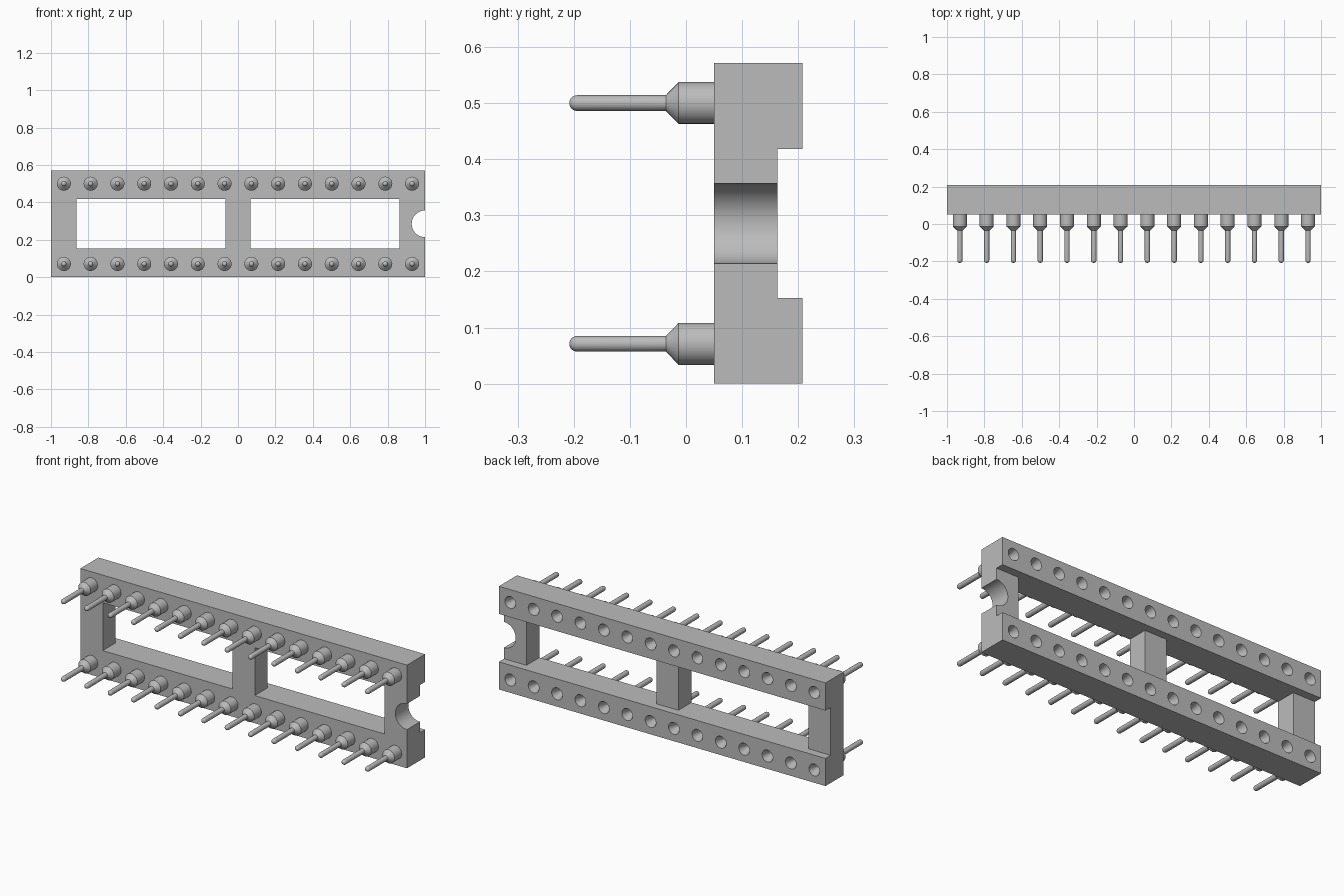
import bpy
import bmesh
from math import pi, sin, cos, radians
from mathutils import Matrix, Vector

old = bpy.data.objects.get("Cube")
if old:
    bpy.data.objects.remove(old, do_unlink=True)

grey = bpy.data.materials.new("light_grey")
grey.use_nodes = True
tone = (0.5, 0.5, 0.5, 1)
grey.diffuse_color = tone
grey.node_tree.nodes["Principled BSDF"].inputs["Base Color"].default_value = tone

HEIGHT, FRONT, BACK, BAR_BACK = 0.571, 0.05, 0.208, 0.163
RAIL = 0.153
MID = HEIGHT / 2
COLUMNS = [-0.931 + i * 0.1432 for i in range(14)]
ROWS = (0.071, 0.5)


def make_object(name, bm):
    bmesh.ops.recalc_face_normals(bm, faces=bm.faces)
    mesh = bpy.data.meshes.new(name)
    bm.to_mesh(mesh)
    bm.free()
    mesh.materials.append(grey)
    ob = bpy.data.objects.new(name, mesh)
    bpy.context.collection.objects.link(ob)
    return ob


def add_box(bm, low, high):
    low, high = Vector(low), Vector(high)
    matrix = Matrix.Translation((low + high) / 2) @ Matrix.Diagonal((*(high - low), 1))
    bmesh.ops.create_cube(bm, size=1, matrix=matrix)


def add_turned(bm, x, z, profile, sides=24):
    """Closed solid turned about the y direction; profile holds (radius, y)."""
    rings = []
    for r, y in profile:
        rings.append([bm.verts.new((x + r * cos(2 * pi * k / sides), y,
                                    z + r * sin(2 * pi * k / sides)))
                      for k in range(sides)])
    for a, b in zip(rings, rings[1:]):
        for k in range(sides):
            n = (k + 1) % sides
            bm.faces.new((a[k], a[n], b[n], b[k]))
    bm.faces.new(rings[0])
    bm.faces.new(rings[-1])


def cut(target, name, bm):
    cutter = make_object(name, bm)
    cutter.hide_render = True
    mod = target.modifiers.new(name, "BOOLEAN")
    mod.operation, mod.solver, mod.object = "DIFFERENCE", "EXACT", cutter
    bpy.context.view_layer.objects.active = target
    bpy.ops.object.modifier_apply(modifier=name)
    bpy.data.objects.remove(cutter, do_unlink=True)


def smooth(ob):
    bpy.ops.object.select_all(action="DESELECT")
    ob.select_set(True)
    bpy.context.view_layer.objects.active = ob
    bpy.ops.object.shade_smooth_by_angle(angle=radians(30))


# Socket frame block
bm = bmesh.new()
add_box(bm, (-1, FRONT, 0), (1, BACK, HEIGHT))
frame = make_object("socket_frame", bm)

# Channel that leaves the two rails standing proud at the back
bm = bmesh.new()
add_box(bm, (-1.1, BAR_BACK, RAIL), (1.1, 0.3, HEIGHT - RAIL))
cut(frame, "channel_cutter", bm)

# Two windows between the three crossbars
bm = bmesh.new()
for x0, x1 in ((-0.863, -0.068), (0.068, 0.863)):
    add_box(bm, (x0, 0, RAIL), (x1, 0.3, HEIGHT - RAIL))
cut(frame, "window_cutter", bm)

# Half-round notch in the left end
bm = bmesh.new()
add_turned(bm, 1, MID, [(0.0714, 0), (0.0714, 0.3)], 48)
cut(frame, "notch_cutter", bm)

# Funnel-shaped sockets along both rails
bm = bmesh.new()
for z in ROWS:
    for x in COLUMNS:
        add_turned(bm, x, z, [(0.017, 0.09), (0.017, 0.17), (0.033, 0.205), (0.033, 0.25)])
cut(frame, "socket_cutter", bm)
smooth(frame)

# Turned pins: collar, taper, thin shaft and rounded tip
TIP = 0.014
profile = [(0.0375, FRONT + 0.002), (0.0375, -0.013), (TIP, -0.036)]
for i in range(6):
    a = i * pi / 2 / 6
    profile.append((TIP * cos(a), -0.194 - TIP * sin(a)))
profile.append((0.001, -0.208))
for row, z in zip(("lower", "upper"), ROWS):
    bm = bmesh.new()
    for x in COLUMNS:
        add_turned(bm, x, z, profile)
    smooth(make_object(row + "_pins", bm))
